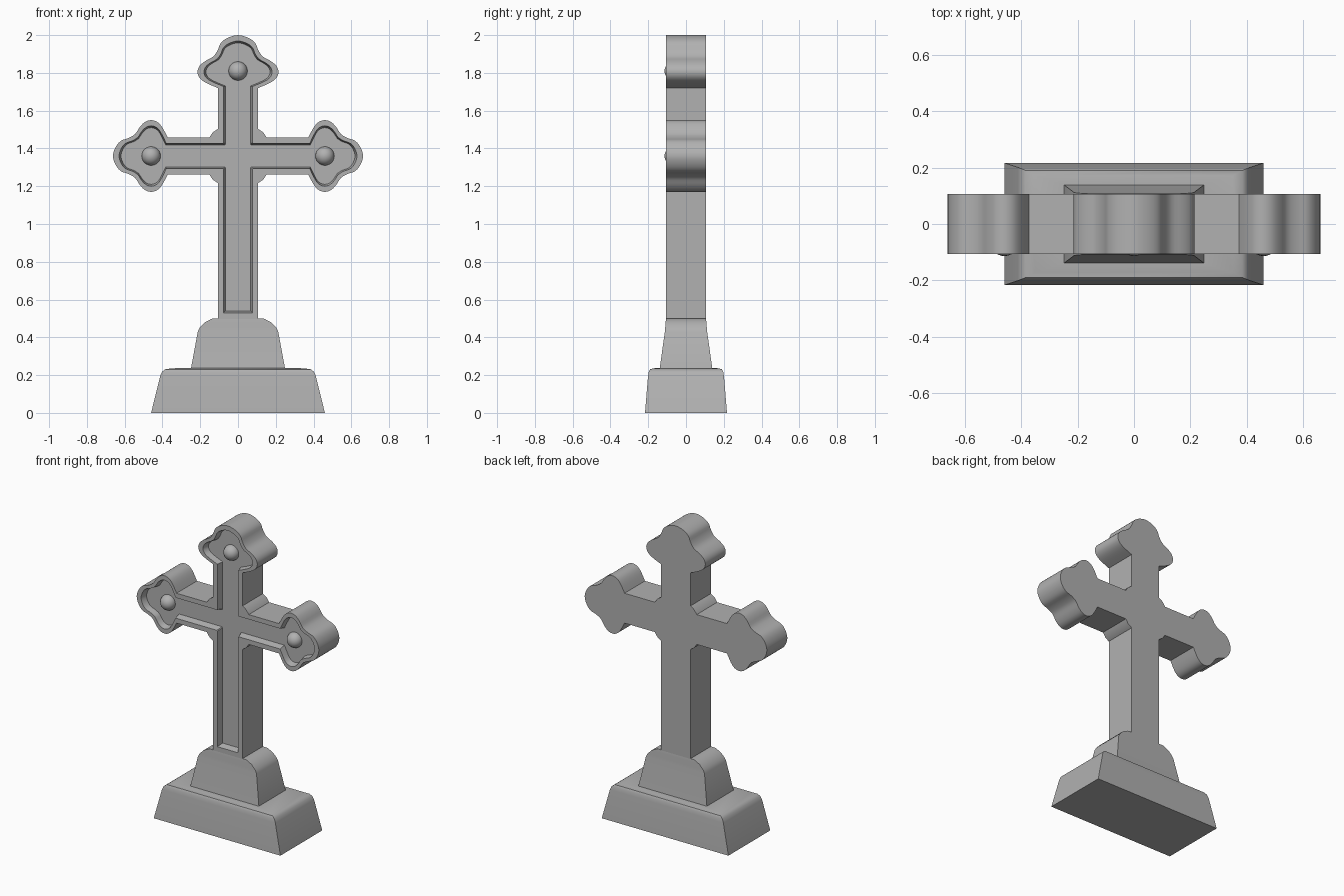
import bpy, bmesh
from mathutils import Vector

if "Cube" in bpy.data.objects:
    bpy.data.objects.remove(bpy.data.objects["Cube"])

# Half profile of a trefoil arm end: (distance outward, half width)
LOBE = [(-.06, .15), (-.033, .18), (0, .19), (.033, .18), (.06, .153),
        (.084, .117), (.12, .095), (.16, .08), (.188, .047), (.202, 0)]
ARM_Z, ARM_X, TOP_Z = 1.36, .46, 1.805


def smooth_path(pts, steps=3):
    """Catmull-Rom curve through 2D points."""
    p = [Vector(q) for q in pts]
    p = [p[0]] + p + [p[-1]]
    out = []
    for i in range(1, len(p) - 2):
        a, b, c, d = p[i - 1:i + 3]
        for k in range(steps):
            t = k / steps
            out.append(.5 * (2 * b + (c - a) * t + (2 * a - 5 * b + 4 * c - d) * t * t
                             + (3 * b - a - 3 * c + d) * t ** 3))
    return out + [p[-1]]


def lobe(scale, neck, wide=1.0):
    half = [(-.088 + .5 * (1 - scale) * .1, neck)]
    half += [(u * scale, v * scale * wide) for u, v in LOBE]
    return smooth_path([(u, -v) for u, v in half] + half[-2::-1])


def outline(d, cove, bottom):
    """Cross outline inset by d, counter-clockwise seen from the front."""
    w, h, s = .107 - d, .098 - d, 1 - d / .195
    k = cove * .6
    right = [(w, bottom)]
    right += [(w, ARM_Z - h - cove), (w + k, ARM_Z - h - k), (w + cove, ARM_Z - h)]
    right += [(ARM_X + u, ARM_Z + v) for u, v in lobe(s, h)]
    right += [(w + cove, ARM_Z + h), (w + k, ARM_Z + h + k), (w, ARM_Z + h + cove)]
    top = [(-v, TOP_Z + u * .965) for u, v in lobe(s, w, 1.13)]
    mid = len(top) // 2
    right += top[:mid]
    return right + [(0, top[mid][1])] + [(-x, z) for x, z in reversed(right)]


def loft(name, rings):
    """Skin a stack of equal-length rings and cap both ends."""
    bm = bmesh.new()
    loops = [[bm.verts.new(p) for p in r] for r in rings]
    n = len(loops[0])
    for a, b in zip(loops, loops[1:]):
        for i in range(n):
            j = (i + 1) % n
            bm.faces.new((a[i], a[j], b[j], b[i]))
    caps = [bm.faces.new(loops[0]), bm.faces.new(loops[-1])]
    bmesh.ops.recalc_face_normals(bm, faces=bm.faces)
    bmesh.ops.triangulate(bm, faces=caps)
    me = bpy.data.meshes.new(name)
    bm.to_mesh(me)
    bm.free()
    ob = bpy.data.objects.new(name, me)
    bpy.context.collection.objects.link(ob)
    return ob


def block(name, sizes):
    """Rectangular block from (half x, half y, z) levels."""
    return loft(name, [[(-x, -y, z), (x, -y, z), (x, y, z), (-x, y, z)] for x, y, z in sizes])


def at_depth(pts, y):
    return [(x, y, z) for x, z in pts]


# Cross with recessed front panel
outer = outline(0, .045, .48)
FRONT, FLOOR = -.106, -.064
cross = loft("cross", [at_depth(outer, .106), at_depth(outer, FRONT),
                       at_depth(outline(.031, .004, .53), FRONT),
                       at_depth(outline(.041, .004, .54), FLOOR)])

# Stepped base
lower = block("lower_base", [(.46, .217, 0), (.412, .201, .195), (.402, .197, .218),
                             (.385, .19, .231), (.35, .172, .236), (.25, .14, .238)])
upper = block("upper_base", [(.25, .14, .23), (.213, .112, .43), (.202, .11, .452),
                             (.175, .108, .48), (.14, .106, .498), (.125, .105, .5)])

# Domed studs
studs = []
for name, x, z in (("left_stud", -ARM_X, ARM_Z), ("right_stud", ARM_X, ARM_Z), ("top_stud", 0, 1.81)):
    bpy.ops.mesh.primitive_uv_sphere_add(segments=24, ring_count=12, radius=.05, location=(x, FLOOR, z))
    bpy.context.object.name = name
    studs.append(bpy.context.object)

# Dark grey stone and smooth shading with sharp edges kept
stone = bpy.data.materials.new("dark_stone")
stone.diffuse_color = (.44, .44, .44, 1)
stone.use_nodes = True
stone.node_tree.nodes["Principled BSDF"].inputs["Base Color"].default_value = stone.diffuse_color
bpy.ops.object.select_all(action='DESELECT')
for ob in [cross, lower, upper] + studs:
    ob.data.materials.append(stone)
    ob.select_set(True)
bpy.context.view_layer.objects.active = cross
bpy.ops.object.shade_smooth_by_angle(angle=.6)
